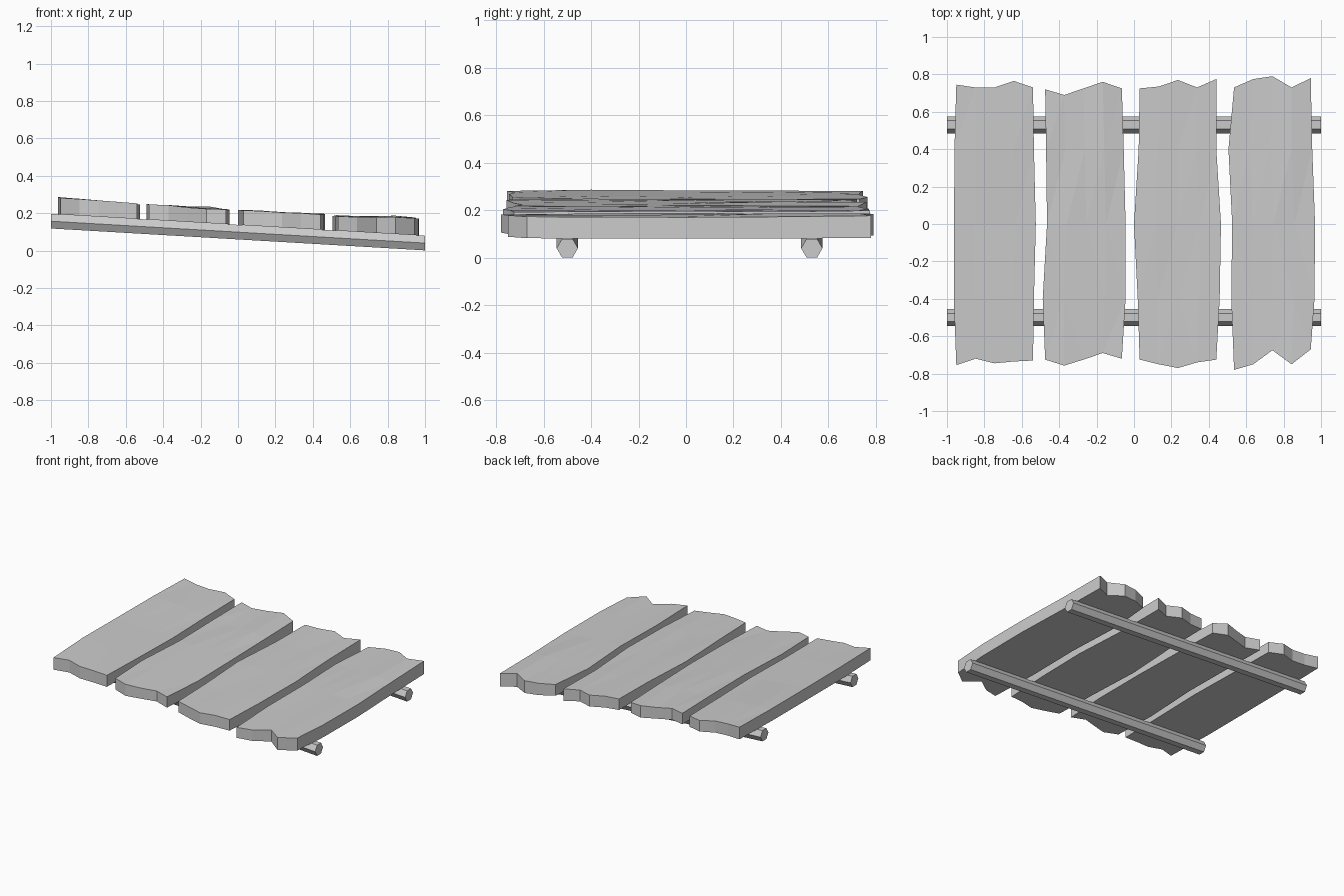
import bpy
import bmesh
import math
import random

random.seed(4)
cube = bpy.data.objects.get("Cube")
if cube:
    bpy.data.objects.remove(cube, do_unlink=True)

# Single plain grey
grey = bpy.data.materials.new("weathered_grey")
grey.use_nodes = True
colour = (0.6, 0.6, 0.6, 1)
grey.diffuse_color = colour
grey.node_tree.nodes["Principled BSDF"].inputs["Base Color"].default_value = colour


def rail_top(x):
    """Height of the sloping line on which the planks rest."""
    return 0.138 - 0.0585 * x


def finish(name, bm):
    bmesh.ops.recalc_face_normals(bm, faces=bm.faces[:])
    mesh = bpy.data.meshes.new(name)
    bm.to_mesh(mesh)
    bm.free()
    mesh.materials.append(grey)
    obj = bpy.data.objects.new(name, mesh)
    bpy.context.collection.objects.link(obj)
    return obj


def make_rail(name, y, radius=0.045):
    """Six-sided rail following the slope, flat side up."""
    bm = bmesh.new()
    half_height = radius * math.sin(math.pi / 3)
    rings = []
    for x in (-1, 1):
        angles = [math.tau * i / 6 for i in range(6)]
        rings.append([bm.verts.new((x, y + radius * math.cos(a),
                                    rail_top(x) - half_height + radius * math.sin(a)))
                      for a in angles])
    for i in range(6):
        j = (i + 1) % 6
        bm.faces.new((rings[0][i], rings[0][j], rings[1][j], rings[1][i]))
    for ring in rings:
        bm.faces.new(ring)
    finish(name, bm)


def make_plank(name, start, far, near, left, right, thick, bump):
    """Grid plank: ragged ends from far/near, wavy sides from left/right."""
    bm = bmesh.new()
    width, n = 0.41, 5
    left, right = [0, *left, 0], [0, *right, 0]
    middle = (0.4, 0, -0.4)
    top, bottom = [], []
    for row in range(n):
        top.append([])
        bottom.append([])
        for col in range(n):
            t = col / (n - 1)
            x = start + width * t + left[row] * (1 - t) + right[row] * t
            y = far[col] if row == 0 else near[col] if row == n - 1 else middle[row - 1]
            z = rail_top(x)
            lift = thick[0] * (1 - t) + thick[1] * t + random.uniform(-0.004, 0.003)
            if row < 2 and col == 3:
                lift += bump
            top[row].append(bm.verts.new((x, y, z + lift)))
            bottom[row].append(bm.verts.new((x, y, z)))
    # Upper and lower skins
    upper = []
    for r in range(n - 1):
        for c in range(n - 1):
            for grid in (top, bottom):
                face = bm.faces.new((grid[r][c], grid[r][c + 1],
                                     grid[r + 1][c + 1], grid[r + 1][c]))
                if grid is top:
                    upper.append(face)
    # Edge walls
    last = n - 1
    loop = ([(0, c) for c in range(last)] + [(r, last) for r in range(last)]
            + [(last, c) for c in range(last, 0, -1)] + [(r, 0) for r in range(last, 0, -1)])
    for (a, b), (c, d) in zip(loop, loop[1:] + loop[:1]):
        bm.faces.new((top[a][b], top[c][d], bottom[c][d], bottom[a][b]))
    bmesh.ops.triangulate(bm, faces=upper)
    finish(name, bm)


make_rail("front_rail", -0.5)
make_rail("back_rail", 0.53)

make_plank("plank_far_right", -0.95,
           far=(0.745, 0.73, 0.73, 0.765, 0.73), near=(-0.755, -0.72, -0.745, -0.735, -0.73),
           left=(-0.01, -0.012, -0.013), right=(0.005, 0.015, 0.005),
           thick=(0.09, 0.081), bump=0)
make_plank("plank_inner_right", -0.475,
           far=(0.72, 0.69, 0.725, 0.76, 0.725), near=(-0.725, -0.757, -0.725, -0.69, -0.72),
           left=(0.005, 0.01, -0.013), right=(0.01, 0.02, 0.02),
           thick=(0.083, 0.078), bump=0.008)
make_plank("plank_inner_left", 0.03,
           far=(0.725, 0.735, 0.77, 0.73, 0.775), near=(-0.725, -0.75, -0.77, -0.74, -0.725),
           left=(-0.005, -0.03, -0.01), right=(0, 0.025, 0.018),
           thick=(0.082, 0.084), bump=0)
make_plank("plank_far_left", 0.535,
           far=(0.73, 0.775, 0.79, 0.73, 0.78), near=(-0.78, -0.75, -0.675, -0.75, -0.67),
           left=(-0.03, -0.01, -0.015), right=(0.008, 0.023, 0.02),
           thick=(0.08, 0.092), bump=0.008)
